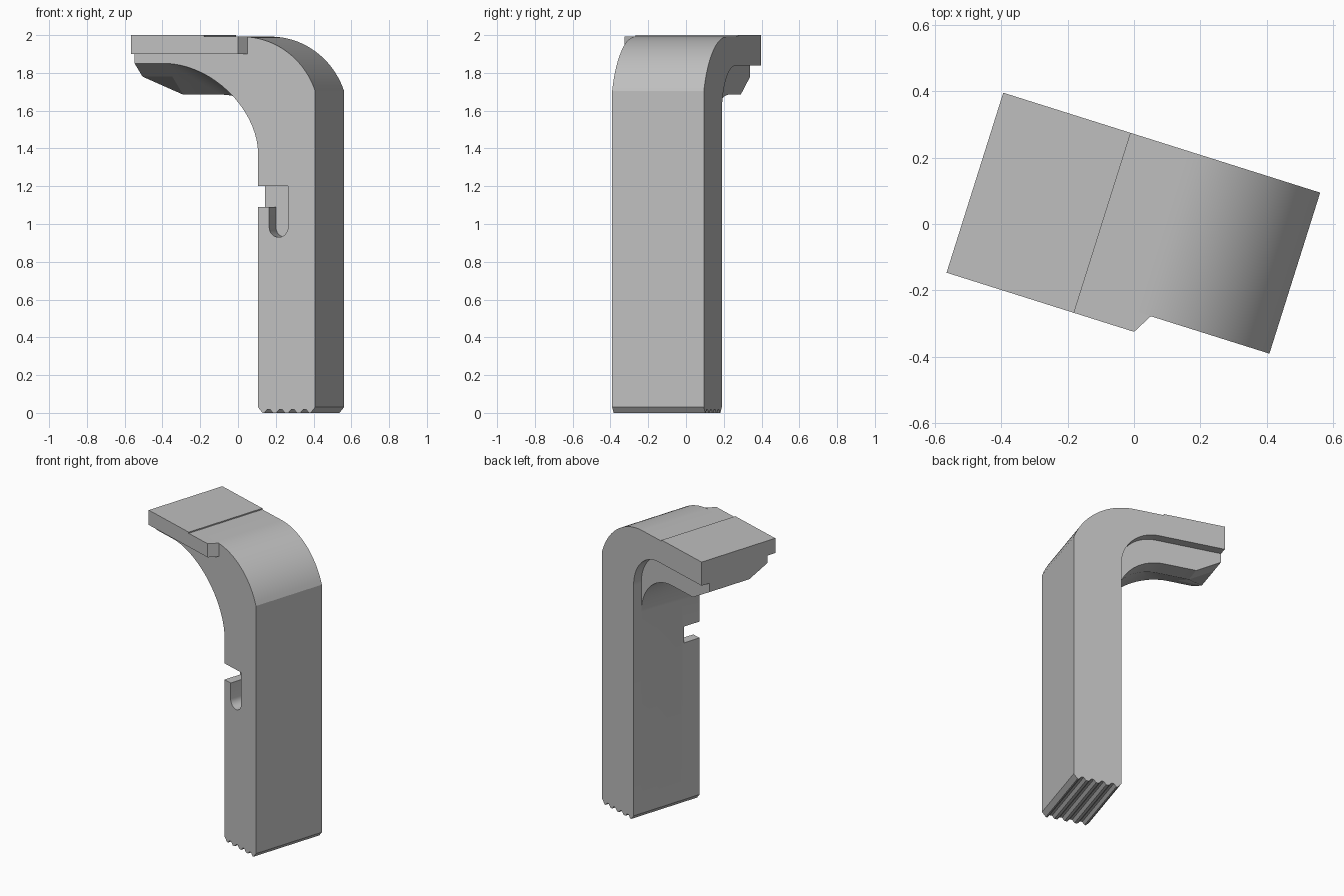
import bpy, bmesh, math
from mathutils import Matrix

cube = bpy.data.objects.get("Cube")
if cube:
    bpy.data.objects.remove(cube, do_unlink=True)

TURN = Matrix.Rotation(math.radians(-17.5), 4, 'Z')
FRONT, BACK, END = -0.25, 0.259, -0.495
INNER, OUTER = 0.19, 0.507
TOP, LOW_TOP, STEP = 2.0, 1.992, -0.092
SEG = 18

grey = bpy.data.materials.new("plain_grey")
grey.use_nodes = True
grey.diffuse_color = (0.52, 0.52, 0.52, 1)
grey.node_tree.nodes["Principled BSDF"].inputs["Base Color"].default_value = (0.52, 0.52, 0.52, 1)


def loft(name, sections):
    """Solid through matching (depth, [(along, height)...]) sections."""
    bm = bmesh.new()
    rings = [[bm.verts.new((u, v, z)) for u, z in pts] for v, pts in sections]
    n = len(rings[0])
    for a, b in zip(rings, rings[1:]):
        for i in range(n):
            j = (i + 1) % n
            bm.faces.new((a[i], a[j], b[j], b[i]))
    bm.faces.new(rings[0])
    bm.faces.new(rings[-1])
    bmesh.ops.remove_doubles(bm, verts=bm.verts, dist=1e-5)
    bmesh.ops.recalc_face_normals(bm, faces=bm.faces)
    bm.transform(TURN)
    mesh = bpy.data.meshes.new(name)
    bm.to_mesh(mesh)
    bm.free()
    mesh.materials.append(grey)
    obj = bpy.data.objects.new(name, mesh)
    bpy.context.collection.objects.link(obj)
    return obj


def activate(obj):
    bpy.ops.object.select_all(action='DESELECT')
    obj.select_set(True)
    bpy.context.view_layer.objects.active = obj


def bend(start, height, base, power=2.0):
    """Quarter curve from the arm underside down to the leg."""
    pts = []
    for i in range(SEG + 1):
        a = math.pi / 2 * i / SEG
        pts.append((start + (INNER - start) * math.sin(a) ** (2 / power),
                    base + (height - base) * max(0, math.cos(a)) ** (2 / power)))
    return pts


# Outer outline: toothed foot, leg back, rounded shoulder, stepped top
outline = [(INNER, 0.03), (INNER + 0.025, 0)]
for i in range(4):
    c = 0.2485 + 0.0667 * i
    outline += [(c - 0.024, 0), (c - 0.008, 0.019), (c + 0.008, 0.019), (c + 0.024, 0)]
outline += [(OUTER - 0.025, 0), (OUTER, 0.03)]
radius, cx = 0.432, 0.1
sweep = math.asin((OUTER - cx) / radius)
for i in range(SEG + 1):
    a = sweep * (1 - i / SEG)
    outline.append((cx + radius * math.sin(a), LOW_TOP - radius + radius * math.cos(a)))
outline += [(STEP, LOW_TOP), (STEP, TOP), (END, TOP)]

# Underside curves: front edge, rib crest, and the thin back rail
front_bend = bend(-0.32, 1.85, 1.38, 1.8)
rib_bend = bend(-0.12, 1.685, 1.39)
rail_bend = bend(-0.06, 1.84, 1.59)
mid = 0.424
mid_bend = [(a + (c - a) * mid, b + (d - b) * mid)
            for (a, b), (c, d) in zip(front_bend, rib_bend)]


def section(end_z, knee_z, curve):
    return outline + [(END, end_z), (-0.33, knee_z)] + curve


bracket = loft("bracket_body", [
    (FRONT, section(1.85, 1.85, front_bend)),
    (-0.11, section(1.78, 1.78, mid_bend)),
    (0.08, section(1.78, 1.685, rib_bend)),
    (0.2, section(1.78, 1.685, rib_bend)),
    (0.2, section(1.84, 1.84, rail_bend)),
    (BACK, section(1.84, 1.84, rail_bend)),
])

# Hook-shaped slot in the front of the leg
left, right, r = 0.252, 0.356, 0.052
hook = [(0.1, 1.2), (0.1, 1.09), (left, 1.09)]
for i in range(SEG + 1):
    a = math.pi * (1 + i / SEG)
    hook.append(((left + right) / 2 + r * math.cos(a), 0.982 + r * math.sin(a)))
hook.append((right, 1.2))
cutter = loft("slot_cutter", [(FRONT - 0.1, hook), (-0.13, hook)])
cutter.hide_render = True
cut = bracket.modifiers.new("slot", 'BOOLEAN')
cut.operation = 'DIFFERENCE'
cut.solver = 'EXACT'
cut.object = cutter
activate(bracket)
bpy.ops.object.modifier_apply(modifier=cut.name)
bpy.data.objects.remove(cutter, do_unlink=True)
bpy.ops.object.shade_smooth_by_angle(angle=math.radians(15))


# Lip along the front of the arm, with a slanted inner end
def lip(tip):
    return [(END, 1.9), (tip, 1.9), (tip, LOW_TOP), (STEP, LOW_TOP), (STEP, TOP), (END, TOP)]


loft("front_lip", [(-0.31, lip(0.098)), (FRONT, lip(0.132))])
